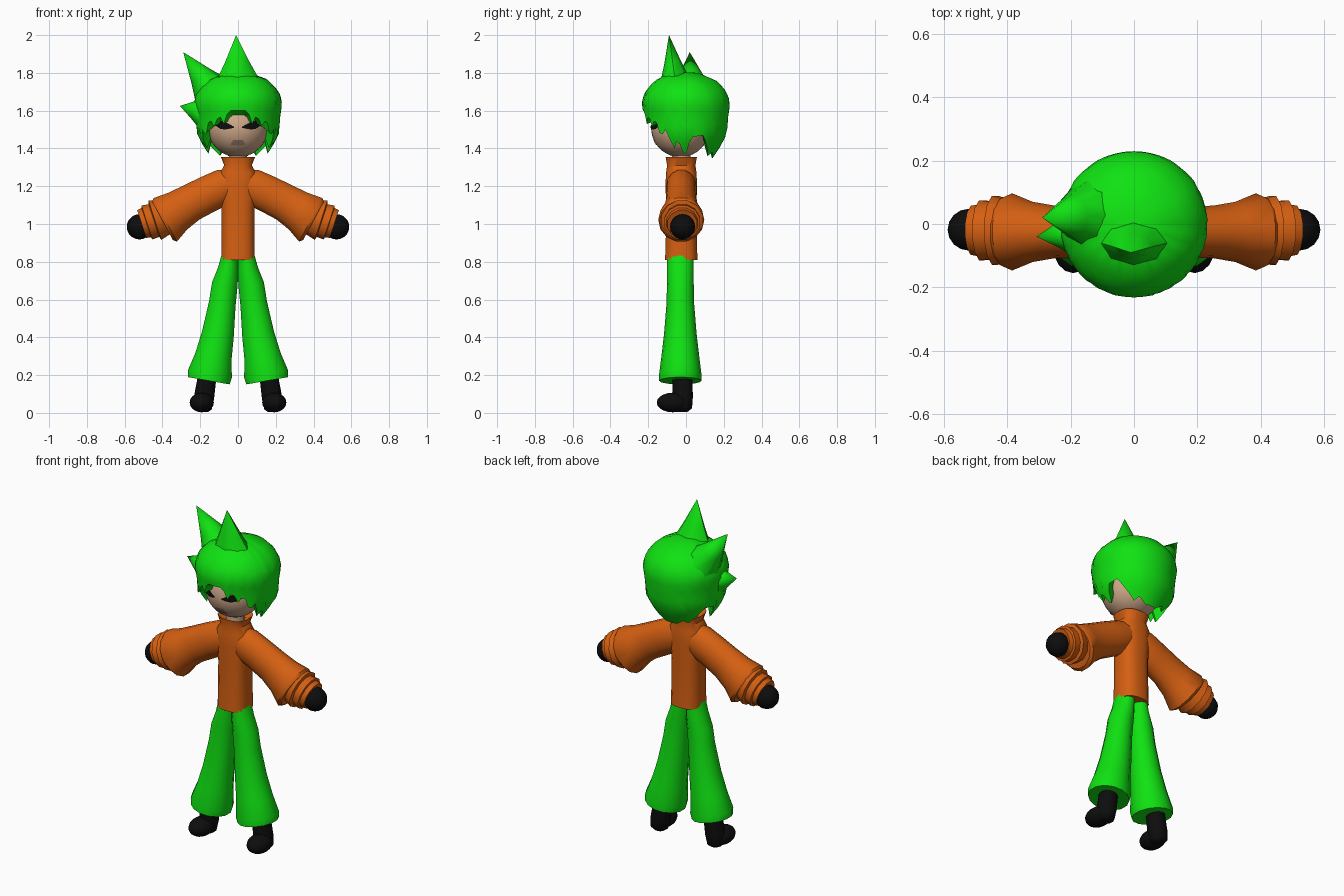
import bpy, bmesh, math
from mathutils import Vector

if "Cube" in bpy.data.objects:
    bpy.data.objects.remove(bpy.data.objects["Cube"])


def material(name, rgb):
    m = bpy.data.materials.new(name)
    m.diffuse_color = (*rgb, 1)
    m.use_nodes = True
    m.node_tree.nodes["Principled BSDF"].inputs["Base Color"].default_value = m.diffuse_color
    return m


GREEN = material("bright_green", (0.005, 0.76, 0.006))
ORANGE = material("orange", (0.66, 0.115, 0.006))
SKIN = material("skin", (0.62, 0.39, 0.25))
BLACK = material("black", (0.004, 0.004, 0.004))
MOUTH = material("mouth_brown", (0.30, 0.19, 0.13))


def finish(name, bm, mat, angle=40):
    bmesh.ops.recalc_face_normals(bm, faces=bm.faces)
    me = bpy.data.meshes.new(name)
    bm.to_mesh(me)
    bm.free()
    me.materials.append(mat)
    ob = bpy.data.objects.new(name, me)
    bpy.context.collection.objects.link(ob)
    bpy.context.view_layer.objects.active = ob
    ob.select_set(True)
    bpy.ops.object.shade_smooth_by_angle(angle=math.radians(angle))
    ob.select_set(False)
    return ob


def bridge(bm, a, b):
    n = len(a)
    for i in range(n):
        bm.faces.new((a[i], a[(i + 1) % n], b[(i + 1) % n], b[i]))


def tube(name, rings, mat, direction=(0, -1), y=-0.025, sides=14, power=1.0, angle=40):
    """Loft of rings (x, z, width radius, depth radius) square to a direction in xz."""
    dx, dz = Vector(direction).normalized()
    bm = bmesh.new()
    loops = []
    for x, z, rw, rd in rings:
        loop = []
        for i in range(sides):
            a = math.tau * (i + 0.5) / sides
            c, s = math.cos(a), math.sin(a)
            u = rw * math.copysign(abs(c) ** power, c)
            v = rd * math.copysign(abs(s) ** power, s)
            loop.append(bm.verts.new((x - dz * u, y + v, z + dx * u)))
        loops.append(loop)
    for a, b in zip(loops, loops[1:]):
        bridge(bm, a, b)
    bm.faces.new(loops[0])
    bm.faces.new(loops[-1])
    return finish(name, bm, mat, angle)


def ball(name, centre, radii, mat, seg=24, rows=14):
    bm = bmesh.new()
    bmesh.ops.create_uvsphere(bm, u_segments=seg, v_segments=rows, radius=1)
    for v in bm.verts:
        v.co = Vector(centre) + Vector([p * r for p, r in zip(v.co, radii)])
    return finish(name, bm, mat, 60)


def interp(table, t):
    for (a, va), (b, vb) in zip(table, table[1:]):
        if t <= b:
            return va + (vb - va) * max(0, t - a) / (b - a)
    return table[-1][1]


# Torso with flared collar
tube("torso", [(0, 0.81, 0.09, 0.087), (0, 0.90, 0.088, 0.084), (0, 1.08, 0.088, 0.08),
               (0, 1.20, 0.098, 0.085), (0, 1.27, 0.098, 0.082), (0, 1.31, 0.074, 0.076),
               (0, 1.355, 0.092, 0.084), (0, 1.325, 0.055, 0.055)], ORANGE, sides=16, power=0.75)
tube("neck", [(0, 1.28, 0.05, 0.05), (0, 1.40, 0.05, 0.05)], SKIN)

# Head
HEAD, HR = (0, -0.03, 1.51), (0.16, 0.155, 0.156)
ball("head", HEAD, HR, SKIN, 32, 20)


def face_plate(name, columns, mat):
    """Thin patch on the face from (x, low z, high z) columns."""
    bm = bmesh.new()

    def on_face(x, z):
        k = 1 - (x / HR[0]) ** 2 - ((z - HEAD[2]) / HR[2]) ** 2
        return bm.verts.new((x, HEAD[1] - HR[1] * math.sqrt(max(k, 0)) - 0.005, z))

    cols = [(on_face(x, a), on_face(x, (a + b) / 2), on_face(x, b)) for x, a, b in columns]
    for p, q in zip(cols, cols[1:]):
        for j in (0, 1):
            bm.faces.new((p[j], q[j], q[j + 1], p[j + 1]))
    ob = finish(name, bm, mat)
    if ob.data.polygons[0].normal.y > 0:
        ob.data.flip_normals()


face_plate("mouth", [(-0.038, 1.418, 1.424), (-0.024, 1.416, 1.446),
                     (0.024, 1.416, 1.446), (0.038, 1.418, 1.424)], MOUTH)

for s, side in ((-1, "left"), (1, "right")):
    # Slanted eye
    face_plate(side + "_eye", [(s * x, a, b) for x, a, b in (
        (0.02, 1.510, 1.514), (0.045, 1.504, 1.528), (0.07, 1.500, 1.540),
        (0.095, 1.504, 1.550), (0.115, 1.518, 1.548), (0.13, 1.528, 1.536))], BLACK)
    # Sleeve, folded cuffs and hand
    d = (s * 0.88, -0.47)
    tube(side + "_sleeve", [(s * x, z, w, r) for x, z, w, r in (
        (0.02, 1.225, 0.075, 0.07), (0.07, 1.20, 0.098, 0.08), (0.16, 1.158, 0.10, 0.08),
        (0.25, 1.112, 0.102, 0.083), (0.32, 1.068, 0.112, 0.095), (0.385, 1.022, 0.134, 0.122),
        (0.40, 1.018, 0.12, 0.115))], ORANGE, d)
    d = (s * 0.95, -0.31)
    tube(side + "_cuff", [(s * x, z, w, w) for x, z, w in (
        (0.36, 1.045, 0.09), (0.44, 1.02, 0.113), (0.445, 1.018, 0.094),
        (0.482, 1.008, 0.098), (0.485, 1.007, 0.085), (0.51, 1.0, 0.08),
        (0.505, 1.0, 0.06))], ORANGE, d, y=-0.02, sides=12, angle=30)
    ball(side + "_hand", (s * 0.522, -0.018, 0.985), (0.067, 0.066, 0.067), BLACK, 16, 10)
    # Flared trouser leg
    tube(side + "_trouser_leg", [(s * x, z, w, r) for x, z, w, r in (
        (0.045, 0.825, 0.045, 0.07), (0.052, 0.76, 0.056, 0.071), (0.07, 0.68, 0.07, 0.071),
        (0.083, 0.58, 0.073, 0.073), (0.106, 0.42, 0.087, 0.086), (0.13, 0.30, 0.10, 0.10),
        (0.149, 0.205, 0.121, 0.112), (0.154, 0.17, 0.114, 0.112))],
        GREEN, (s * 0.17, -0.985), y=-0.03)
    # Shoe: ankle and toe
    tube(side + "_ankle", [(s * 0.162, 0.20, 0.05, 0.053), (s * 0.18, 0.08, 0.055, 0.054),
                           (s * 0.188, 0.025, 0.05, 0.05), (s * 0.19, 0.008, 0.03, 0.03)],
         BLACK, (s * 0.15, -0.99), y=-0.018, angle=60)
    ball(side + "_shoe", (s * 0.192, -0.07, 0.055), (0.064, 0.085, 0.052), BLACK, 16, 10)

# Hair shell: radius by height, jagged rim height by angle from the front
RADIUS = [(1.34, 0.135), (1.42, 0.188), (1.48, 0.218), (1.56, 0.222), (1.64, 0.234),
          (1.69, 0.222), (1.74, 0.185), (1.78, 0.135), (1.81, 0.03)]
RIM = [(0, 1.60), (13, 1.60), (20, 1.53), (27, 1.58), (35, 1.515), (43, 1.56), (52, 1.46),
       (60, 1.50), (70, 1.40), (77, 1.45), (88, 1.35), (98, 1.46), (115, 1.47), (125, 1.42),
       (140, 1.36), (150, 1.38), (165, 1.35), (180, 1.35)]
N, TOP = 72, 1.81
bm = bmesh.new()
rows = [[] for _ in range(11)]
for i in range(N):
    a = math.tau * i / N
    rim = interp(RIM, math.degrees(min(a, math.tau - a)))
    for j in range(10):
        z = TOP - (TOP - rim) * ((j + 0.3) / 9.3) ** 1.1
        r = interp(RADIUS, z)
        rows[j].append(bm.verts.new((r * math.sin(a), -r * math.cos(a), z)))
    # Underside tucked into the head
    rows[10].append(bm.verts.new((0.11 * math.sin(a), -0.02 - 0.11 * math.cos(a), 1.56)))
for p, q in zip(rows, rows[1:]):
    bridge(bm, p, q)
bm.faces.new(rows[0])
finish("hair", bm, GREEN, 45)


def spike(name, base, tip, wide, deep, across):
    """Tapered lock with an oval base, slightly concave."""
    base, tip = Vector(base), Vector(tip)
    axis = (tip - base).normalized()
    u = Vector(across)
    u = (u - axis * u.dot(axis)).normalized()
    w = axis.cross(u)
    bm = bmesh.new()
    loops = []
    for t, k in ((0, 1.0), (0.45, 0.52)):
        c = base.lerp(tip, t)
        loops.append([bm.verts.new(c + u * wide * k * math.cos(math.tau * i / 8)
                                   + w * deep * k * math.sin(math.tau * i / 8)) for i in range(8)])
    bridge(bm, *loops)
    end = bm.verts.new(tip)
    for i in range(8):
        bm.faces.new((loops[1][i], loops[1][(i + 1) % 8], end))
    bm.faces.new(loops[0])
    finish(name, bm, GREEN, 50)


# Spikes on the crown and one side
spike("crown_spike", (0, -0.055, 1.74), (-0.01, -0.09, 2.0), 0.125, 0.085, (1, 0, 0))
spike("back_spike", (-0.12, 0.03, 1.68), (-0.29, 0.02, 1.91), 0.13, 0.12, (0, 1, 0))
spike("side_spike", (-0.18, -0.03, 1.59), (-0.308, -0.04, 1.625), 0.08, 0.09, (0, 1, 0))
